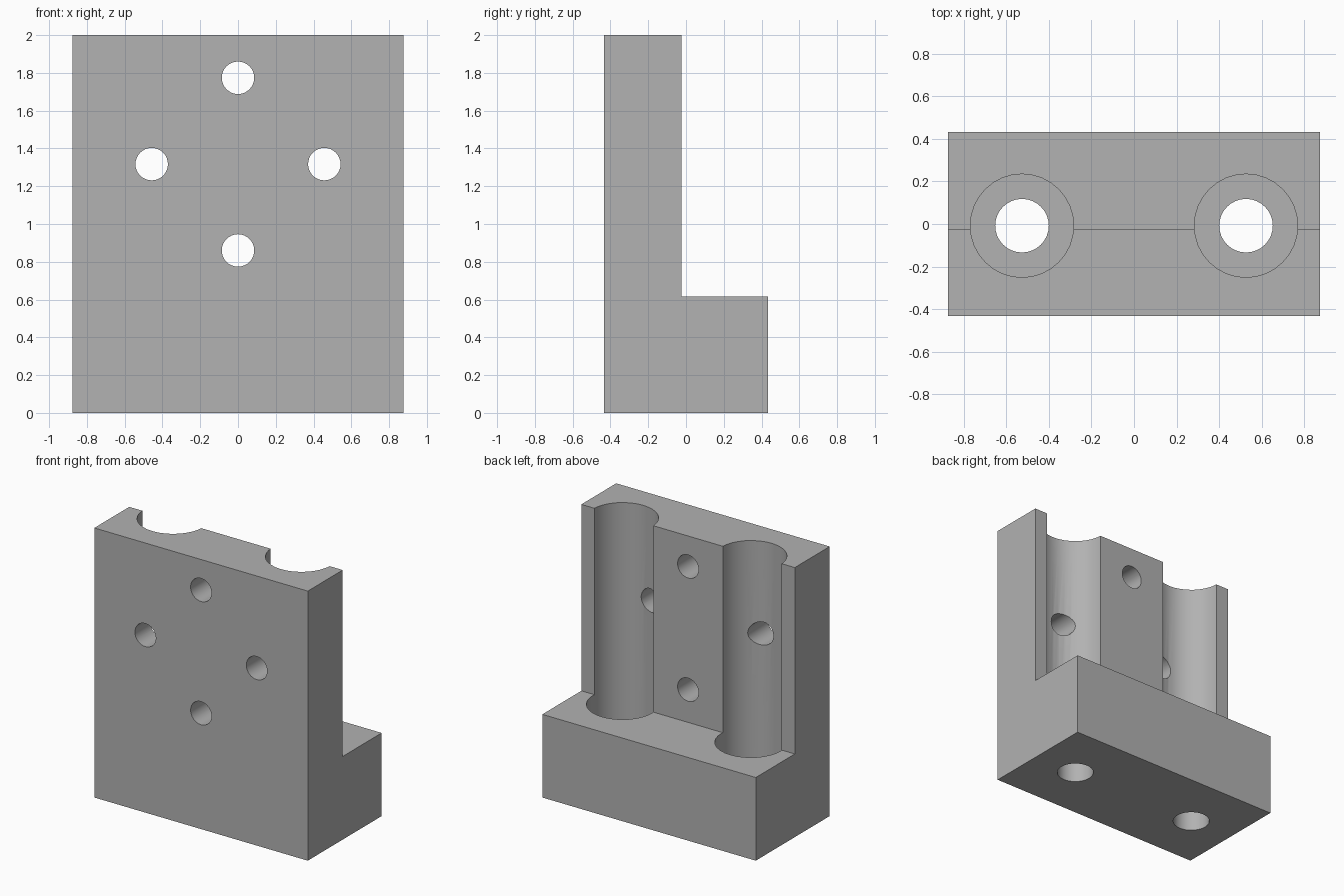
import bpy
import bmesh
import math

cube = bpy.data.objects.get("Cube")
if cube:
    bpy.data.objects.remove(cube, do_unlink=True)

WIDTH, HEIGHT = 1.752, 2.0
FRONT, WALL_BACK, BACK = -0.433, -0.024, 0.433
LEDGE = 0.617

grey = bpy.data.materials.new("plain grey")
grey.use_nodes = True
grey.diffuse_color = (0.445, 0.445, 0.445, 1)
grey.node_tree.nodes["Principled BSDF"].inputs["Base Color"].default_value = grey.diffuse_color


def make_bracket():
    """Extrude the L-shaped side profile across the width."""
    profile = [(FRONT, 0), (BACK, 0), (BACK, LEDGE), (WALL_BACK, LEDGE),
               (WALL_BACK, HEIGHT), (FRONT, HEIGHT)]
    bm = bmesh.new()
    face = bm.faces.new([bm.verts.new((-WIDTH / 2, y, z)) for y, z in profile])
    extruded = bmesh.ops.extrude_face_region(bm, geom=[face])["geom"]
    verts = [v for v in extruded if isinstance(v, bmesh.types.BMVert)]
    bmesh.ops.translate(bm, verts=verts, vec=(WIDTH, 0, 0))
    bmesh.ops.recalc_face_normals(bm, faces=bm.faces)
    mesh = bpy.data.meshes.new("mounting_bracket")
    bm.to_mesh(mesh)
    bm.free()
    obj = bpy.data.objects.new("mounting_bracket", mesh)
    bpy.context.collection.objects.link(obj)
    mesh.materials.append(grey)
    return obj


def drill(target, radius, depth, location, rotation=(0, 0, 0)):
    """Cut a round hole with a temporary cylinder."""
    bpy.ops.mesh.primitive_cylinder_add(vertices=32, radius=radius, depth=depth,
                                        location=location, rotation=rotation)
    cutter = bpy.context.object
    cutter.name = "drill_cutter"
    cutter.hide_render = True
    cutter.data.materials.append(grey)
    cut = target.modifiers.new("hole", "BOOLEAN")
    cut.operation = "DIFFERENCE"
    cut.solver = "EXACT"
    cut.object = cutter
    bpy.ops.object.select_all(action="DESELECT")
    target.select_set(True)
    bpy.context.view_layer.objects.active = target
    bpy.ops.object.modifier_apply(modifier=cut.name)
    bpy.data.objects.remove(cutter, do_unlink=True)


bracket = make_bracket()

# Counterbored grooves with through holes in the base
POCKET_FLOOR, CLEARANCE = 0.24, 0.2
for side in (-1, 1):
    x, y = side * 0.527, -0.008
    tall = HEIGHT + CLEARANCE - POCKET_FLOOR
    drill(bracket, 0.243, tall, (x, y, POCKET_FLOOR + tall / 2))
    drill(bracket, 0.126, 1, (x, y, 0))

# Ring of four holes through the upright plate
for i in range(4):
    angle = i * math.pi / 2
    location = (0.457 * math.cos(angle), FRONT, 1.317 + 0.457 * math.sin(angle))
    drill(bracket, 0.086, 1.4, location, (math.pi / 2, 0, 0))

bpy.ops.object.shade_smooth_by_angle(angle=math.radians(30))
